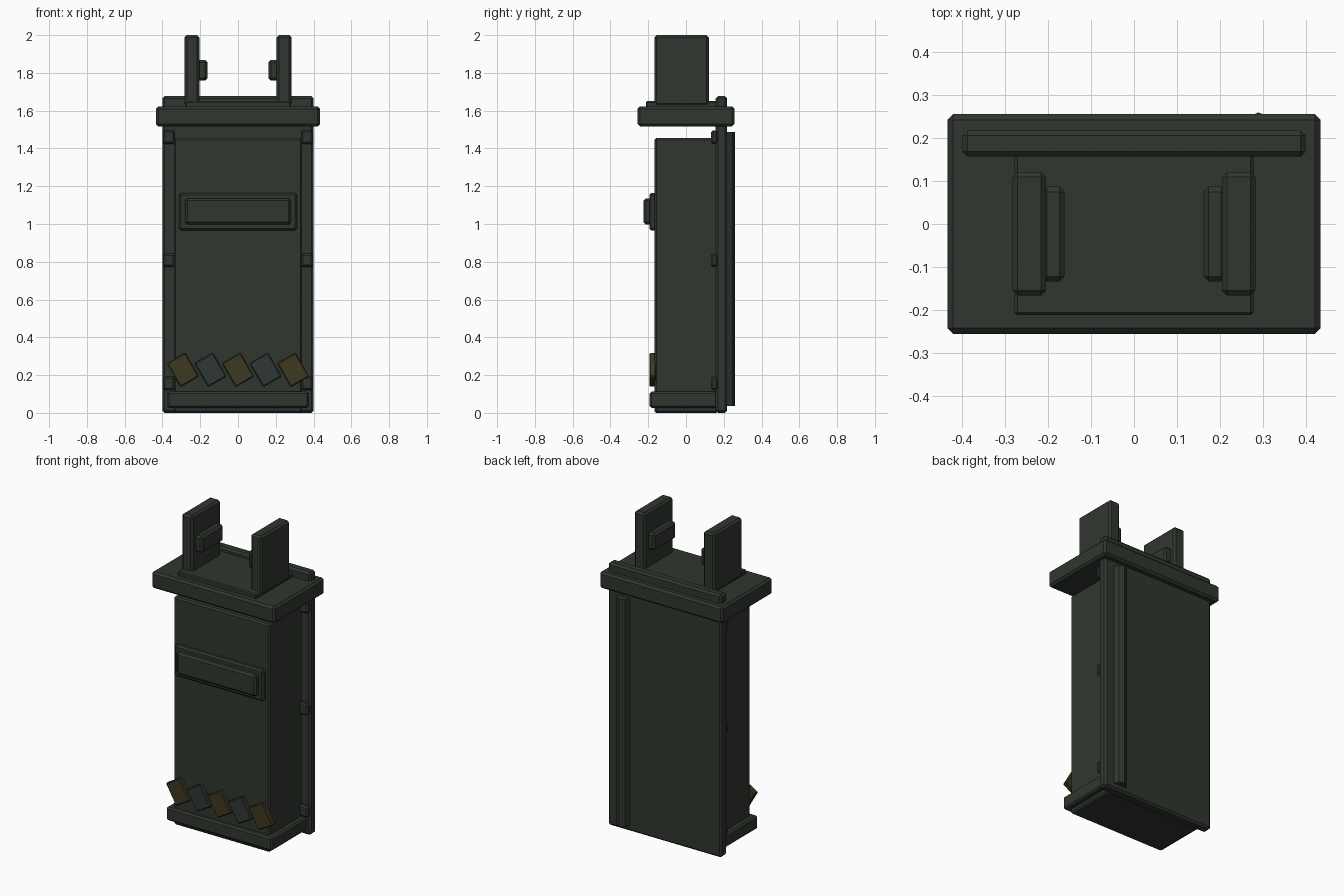
import bpy, math

if "Cube" in bpy.data.objects:
    bpy.data.objects.remove(bpy.data.objects["Cube"])


def material(name, rgb):
    m = bpy.data.materials.new(name)
    m.diffuse_color = (*rgb, 1)
    m.use_nodes = True
    m.node_tree.nodes["Principled BSDF"].inputs["Base Color"].default_value = m.diffuse_color
    return m


GREEN = material("dark_green", (0.030, 0.037, 0.029))
YELLOW = material("dull_yellow", (0.047, 0.040, 0.016))
GREY = material("dark_grey", (0.030, 0.038, 0.034))


def finish(ob, mat, bevel):
    ob.data.materials.append(mat)
    if bevel:
        b = ob.modifiers.new("chamfer", 'BEVEL')
        b.width = bevel
        b.segments = 1
        b.limit_method = 'ANGLE'
        b.angle_limit = math.radians(50)
    return ob


def box(name, x, y, z, mat=GREEN, bevel=0.01, tilt=0):
    bpy.ops.mesh.primitive_cube_add(size=1)
    ob = bpy.context.object
    ob.name = name
    for v in ob.data.vertices:
        v.co = [c * (b - a) for c, (a, b) in zip(v.co, (x, y, z))]
    ob.location = [(a + b) / 2 for a, b in (x, y, z)]
    ob.rotation_euler.y = math.radians(tilt)
    return finish(ob, mat, bevel)


def pair(name, x, y, z, bevel=0.01):
    box(name + "_right", x, y, z, bevel=bevel)
    box(name + "_left", (-x[1], -x[0]), y, z, bevel=bevel)


# Body, back plate and foot band
box("body", (-0.34, 0.34), (-0.167, 0.17), (0.0, 1.455))
box("back_plate", (-0.4, 0.4), (0.157, 0.218), (0.0, 1.677), bevel=0.012)
box("foot_band", (-0.375, 0.375), (-0.193, 0.19), (0.027, 0.112))

# Cap slab with a thin deck on top
box("cap_slab", (-0.435, 0.435), (-0.256, 0.256), (1.517, 1.623), bevel=0.013)
box("cap_deck", (-0.278, 0.278), (-0.212, 0.17), (1.61, 1.65), bevel=0.006)

# Upright prongs with inner pads
pair("prong", (0.205, 0.283), (-0.167, 0.121), (1.625, 2.0), 0.012)
pair("prong_pad", (0.162, 0.215), (-0.134, 0.087), (1.76, 1.868), 0.012)

# Front panel
box("panel_frame", (-0.312, 0.312), (-0.194, -0.155), (0.966, 1.164))
box("panel_plate", (-0.28, 0.28), (-0.225, -0.18), (0.998, 1.136), bevel=0.012)

# Clips between body and back plate
for i, z in enumerate((0.156, 0.808, 1.46)):
    pair(f"clip_{i + 1}", (0.335, 0.397), (0.132, 0.17), (z - 0.036, z + 0.036))

# Tilted warning plates
for i in range(5):
    x = (i - 2) * 0.146
    box(f"warning_plate_{i + 1}", (x - 0.056, x + 0.056), (-0.194, -0.16),
        (0.156, 0.300), YELLOW if i % 2 == 0 else GREY, 0.005, tilt=-30)

# Eight-sided conduit on the back
bpy.ops.mesh.primitive_cylinder_add(vertices=8, radius=0.045, depth=1.45,
                                    location=(0.29, 0.215, 0.762))
bpy.context.object.name = "back_conduit"
finish(bpy.context.object, GREEN, 0)
